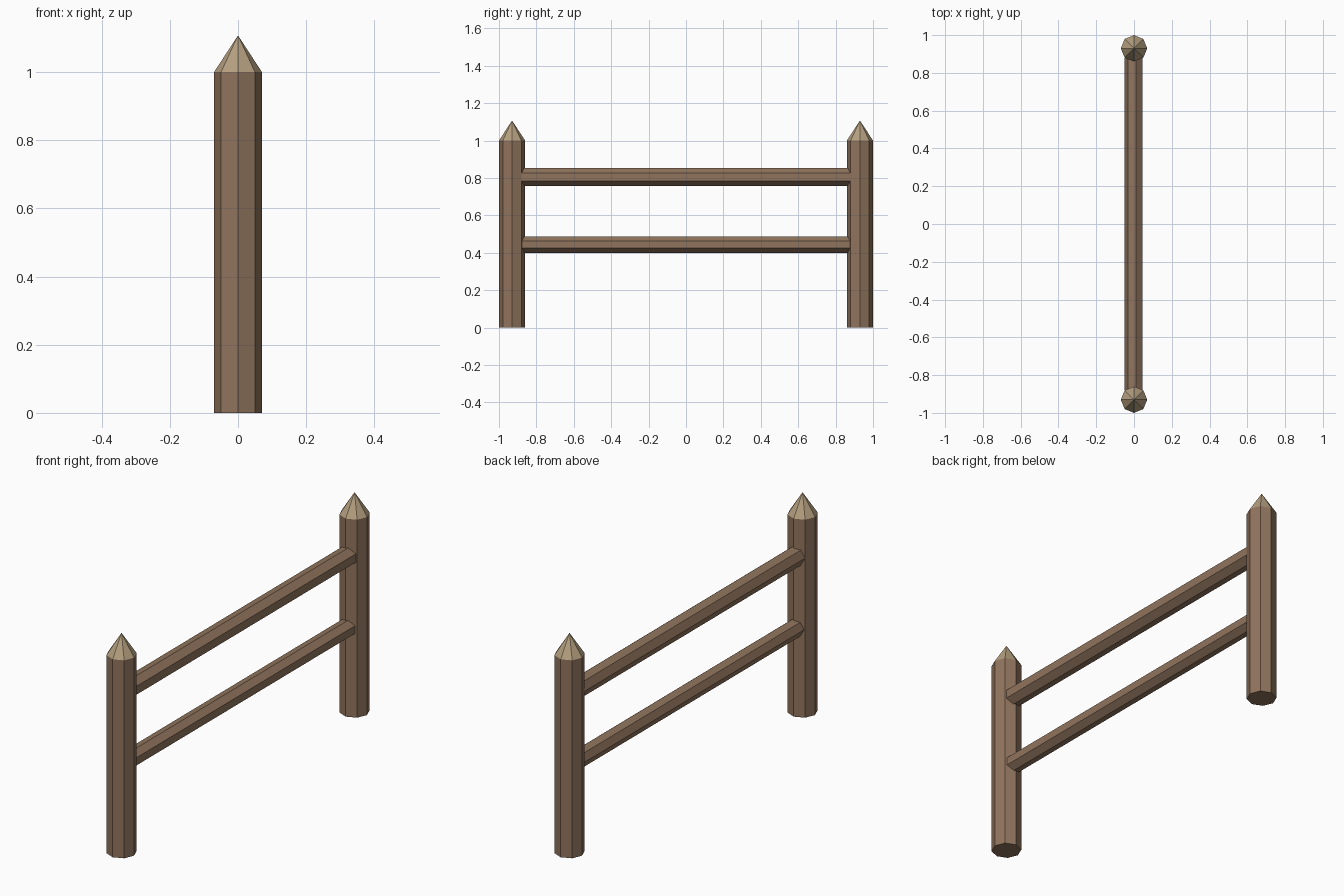
import bpy, bmesh
from math import cos, sin, tau, pi
from mathutils import Vector

if "Cube" in bpy.data.objects:
    bpy.data.objects.remove(bpy.data.objects["Cube"])


def material(name, color):
    m = bpy.data.materials.new(name)
    m.diffuse_color = color
    m.use_nodes = True
    m.node_tree.nodes["Principled BSDF"].inputs["Base Color"].default_value = m.diffuse_color
    return m


WOOD = material("wood", (0.28, 0.175, 0.11, 1))
CUT_WOOD = material("cut_wood", (0.46, 0.35, 0.215, 1))


def prism(name, ring, start, end, mat, pointed=False):
    """Extrude a flat ring of points from start to end, or to a point at end."""
    bm = bmesh.new()
    base = [bm.verts.new(p + start) for p in ring]
    n = len(ring)
    bm.faces.new(base)
    if pointed:
        apex = bm.verts.new(end)
        for i in range(n):
            bm.faces.new((base[i], base[(i + 1) % n], apex))
    else:
        top = [bm.verts.new(p + end) for p in ring]
        bm.faces.new(top)
        for i in range(n):
            j = (i + 1) % n
            bm.faces.new((base[i], base[j], top[j], top[i]))
    bmesh.ops.recalc_face_normals(bm, faces=bm.faces)
    mesh = bpy.data.meshes.new(name)
    bm.to_mesh(mesh)
    bm.free()
    mesh.materials.append(mat)
    obj = bpy.data.objects.new(name, mesh)
    bpy.context.collection.objects.link(obj)
    return obj


# Eight-sided posts with sharpened tips
R = 0.07
octagon = [Vector((R * cos(i * tau / 8), R * sin(i * tau / 8), 0)) for i in range(8)]
for side, y in (("front", -0.93), ("back", 0.93)):
    prism(f"{side}_post", octagon, Vector((0, y, 0)), Vector((0, y, 1.0)), WOOD)
    prism(f"{side}_post_tip", octagon, Vector((0, y, 1.0)), Vector((0, y, 1.107)),
          CUT_WOOD, pointed=True)

# Seven-sided rails, one corner pointing to -x, ends sunk into the posts
for name, z, r in (("upper_rail", 0.806, 0.049), ("lower_rail", 0.444, 0.045)):
    heptagon = [Vector((r * cos(pi + i * tau / 7), 0, r * sin(pi + i * tau / 7)))
                for i in range(7)]
    prism(name, heptagon, Vector((0, -0.88, z)), Vector((0, 0.88, z)), WOOD)
